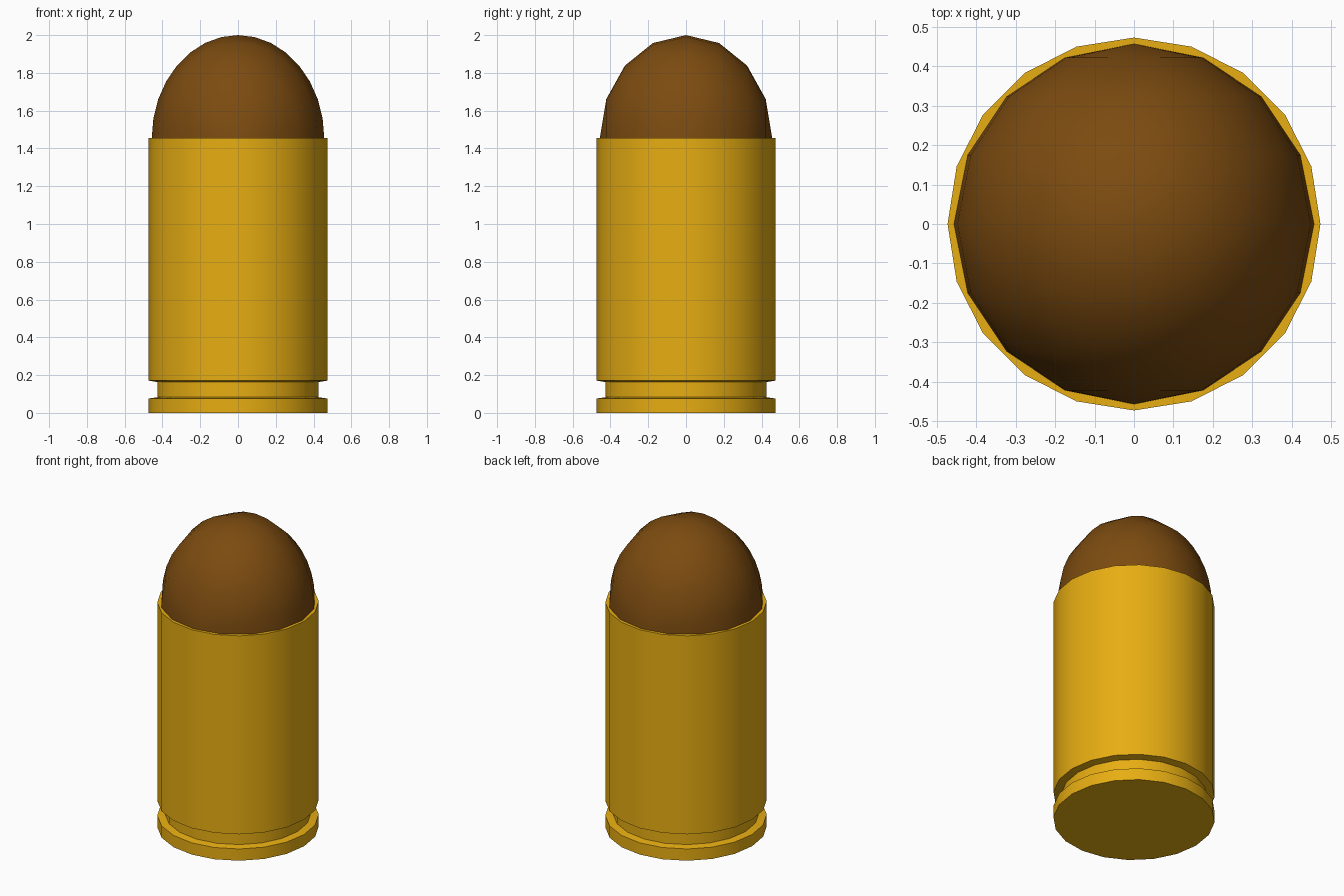
import bpy, bmesh
from math import radians, cos, sin, tau
from mathutils import Matrix

if "Cube" in bpy.data.objects:
    bpy.data.objects.remove(bpy.data.objects["Cube"])


def material(name, color):
    mat = bpy.data.materials.new(name)
    mat.diffuse_color = (*color, 1)
    mat.use_nodes = True
    mat.node_tree.nodes["Principled BSDF"].inputs["Base Color"].default_value = mat.diffuse_color
    return mat


def make_object(name, bm, mat, angle):
    bmesh.ops.recalc_face_normals(bm, faces=bm.faces)
    mesh = bpy.data.meshes.new(name)
    bm.to_mesh(mesh)
    bm.free()
    mesh.materials.append(mat)
    obj = bpy.data.objects.new(name, mesh)
    bpy.context.collection.objects.link(obj)
    bpy.ops.object.select_all(action='DESELECT')
    obj.select_set(True)
    bpy.context.view_layer.objects.active = obj
    bpy.ops.object.shade_smooth_by_angle(angle=radians(angle))
    return obj


brass = material("brass", (0.8, 0.42, 0.006))
copper = material("copper", (0.2, 0.07, 0.005))

# Casing: 20-sided lathe with an extractor groove near the base
SIDES = 20
profile = [(0.473, 0), (0.473, 0.076), (0.427, 0.083), (0.427, 0.163),
           (0.473, 0.171), (0.473, 1.454)]
bm = bmesh.new()
rings = [[bm.verts.new((r * cos(tau * i / SIDES), r * sin(tau * i / SIDES), z))
          for i in range(SIDES)] for r, z in profile]
for low, high in zip(rings, rings[1:]):
    for i in range(SIDES):
        j = (i + 1) % SIDES
        bm.faces.new((low[i], low[j], high[j], high[i]))
bm.faces.new(rings[0][::-1])
bm.faces.new(rings[-1])
make_object("casing", bm, brass, 30)

# Bullet tip: stretched dome whose poles lie along y
bm = bmesh.new()
bmesh.ops.create_uvsphere(bm, u_segments=32, v_segments=8, radius=1)
bm.transform(Matrix.Translation((0, 0, 1.45))
             @ Matrix.Diagonal((0.457, 0.457, 0.55, 1))
             @ Matrix.Rotation(radians(90), 4, 'X'))
bmesh.ops.bisect_plane(bm, geom=bm.verts[:] + bm.edges[:] + bm.faces[:], dist=1e-4,
                       plane_co=(0, 0, 1.45), plane_no=(0, 0, 1), clear_inner=True)
make_object("bullet_tip", bm, copper, 40)
